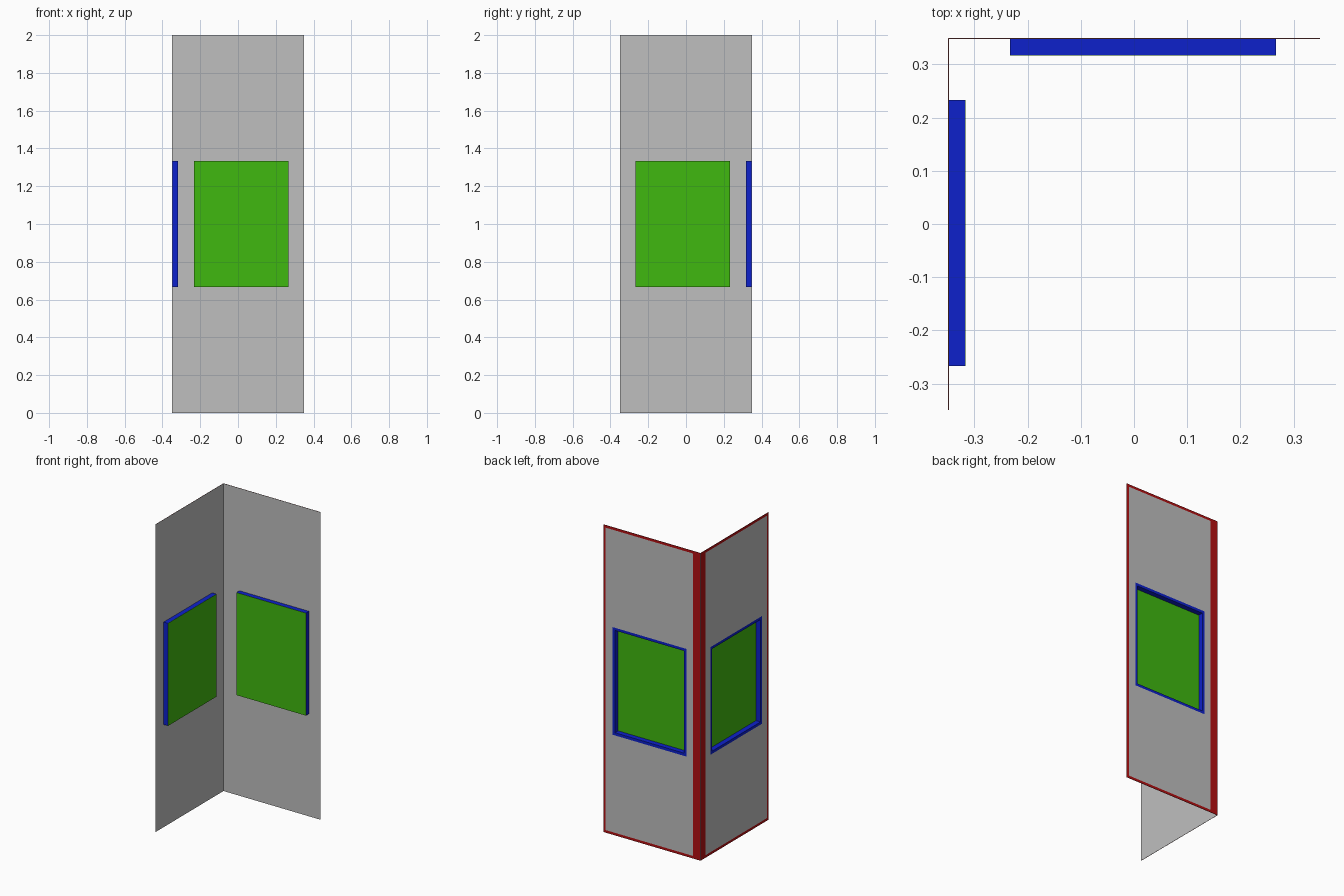
import bpy
import bmesh

cube = bpy.data.objects.get("Cube")
if cube:
    bpy.data.objects.remove(cube, do_unlink=True)


def material(name, rgb):
    mat = bpy.data.materials.new(name)
    mat.use_nodes = True
    mat.diffuse_color = (*rgb, 1)
    mat.node_tree.nodes["Principled BSDF"].inputs["Base Color"].default_value = (*rgb, 1)
    return mat


GREY = material("light grey", (0.52, 0.52, 0.52))
RED = material("deep red", (0.45, 0.005, 0.006))
BLUE = material("strong blue", (0.004, 0.015, 0.6))
GREEN = material("leaf green", (0.051, 0.479, 0.005))

HALF = 0.35      # half width of each panel
SKIN = 0.001     # thickness of each thin sheet
DEPTH = 0.0335   # how far the window box stands inward

# Rectangles on a panel: distance from the corner (start, end), height (low, high)
PANEL = (0, 0.7, 0, 2)
LINING = (0.053, 0.683, 0.0167, 1.9833)
FLANGE = (0.1, 0.6333, 0.65, 1.35)
WINDOW = (0.1167, 0.6167, 0.6667, 1.3333)


def place(side, u, depth, z):
    """Back panel runs along x; side panel is its mirror along y."""
    if side == "back":
        return (-HALF + u, HALF - depth, z)
    return (-HALF + depth, HALF - u, z)


def corners(bm, side, rect, depth):
    a, b, low, high = rect
    return [bm.verts.new(place(side, u, depth, z))
            for u, z in ((a, low), (b, low), (b, high), (a, high))]


def build(name, side, mat, outer, inner, near, far):
    """Thin slab between two depths, with an optional rectangular opening."""
    bm = bmesh.new()
    o1, o2 = corners(bm, side, outer, near), corners(bm, side, outer, far)
    if inner:
        i1, i2 = corners(bm, side, inner, near), corners(bm, side, inner, far)
        loops = [(o1, o2), (o2, i2), (i2, i1), (i1, o1)]
    else:
        loops = [(o1, o2)]
        bm.faces.new(o1)
        bm.faces.new(o2)
    for p, q in loops:
        for k in range(4):
            n = (k + 1) % 4
            bm.faces.new((p[k], p[n], q[n], q[k]))
    bmesh.ops.recalc_face_normals(bm, faces=bm.faces)
    mesh = bpy.data.meshes.new(name)
    bm.to_mesh(mesh)
    bm.free()
    mesh.materials.append(mat)
    obj = bpy.data.objects.new(f"{side}_{name}", mesh)
    bpy.context.collection.objects.link(obj)


def shrink(rect, t):
    return (rect[0] + t, rect[1] - t, rect[2] + t, rect[3] - t)


for side in ("back", "side"):
    # Wall sheets: red rim and grey lining outside, plain grey inside
    build("outer_rim", side, RED, PANEL, LINING, 0, SKIN)
    build("outer_lining", side, GREY, LINING, FLANGE, 0, SKIN)
    build("inner_sheet", side, GREY, PANEL, WINDOW, SKIN, 2 * SKIN)
    # Window box: flange flush with the outside, walls, and pane at the inner end
    build("window_flange", side, BLUE, FLANGE, WINDOW, 0, SKIN)
    build("window_walls", side, BLUE, WINDOW, shrink(WINDOW, SKIN), 0, DEPTH - SKIN)
    build("window_pane", side, GREEN, WINDOW, None, DEPTH - SKIN, DEPTH)
